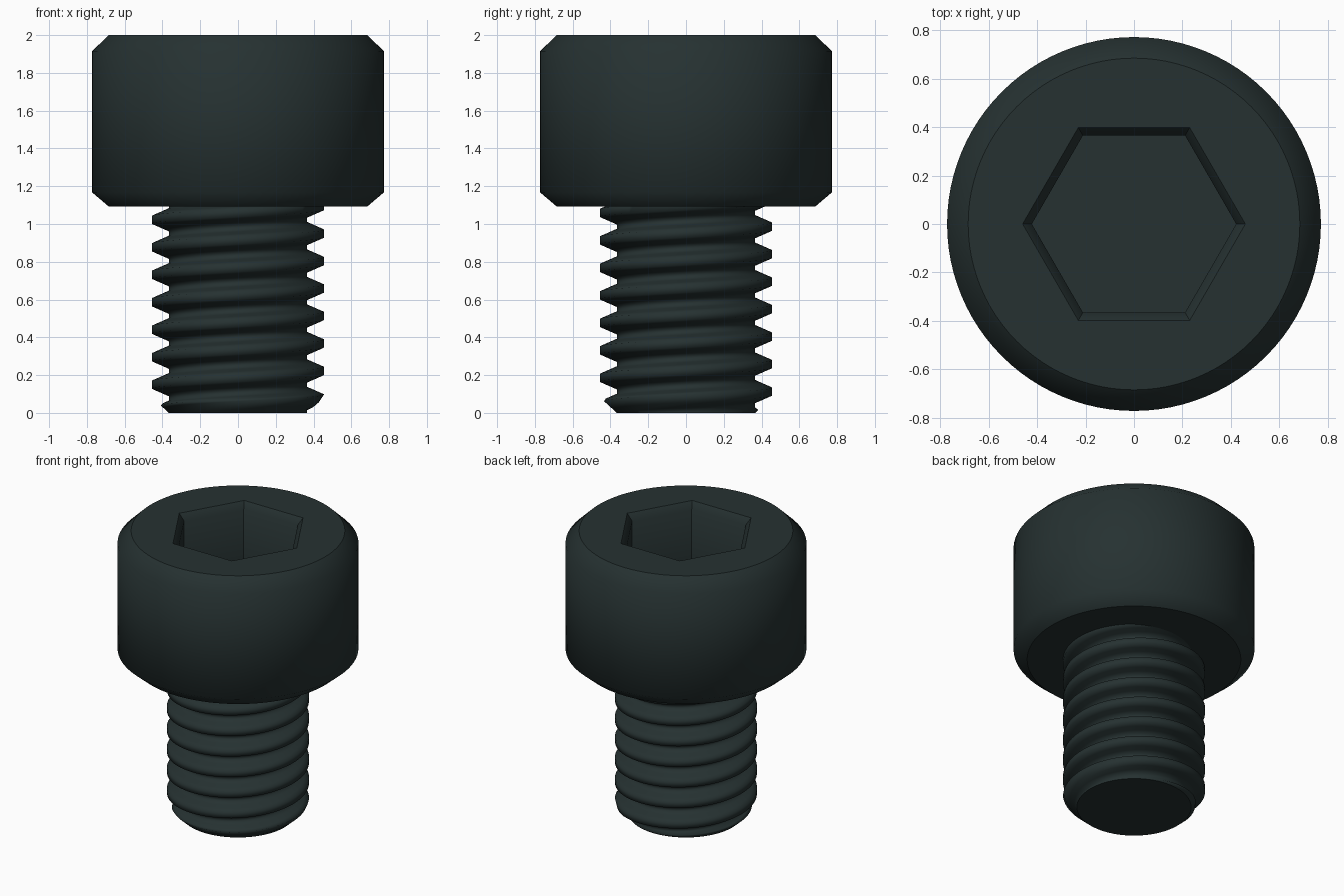
import bpy, bmesh, math

if "Cube" in bpy.data.objects:
    bpy.data.objects.remove(bpy.data.objects["Cube"])

black = bpy.data.materials.new("black oxide steel")
black.diffuse_color = (0.019, 0.031, 0.031, 1)
black.use_nodes = True
black.node_tree.nodes["Principled BSDF"].inputs["Base Color"].default_value = black.diffuse_color


def finish(bm, name):
    """Weld, orient, keep horizontal faces flat and shade the rest smooth."""
    bmesh.ops.remove_doubles(bm, verts=bm.verts, dist=1e-5)
    bmesh.ops.recalc_face_normals(bm, faces=bm.faces)
    for f in bm.faces:
        f.smooth = abs(f.normal.z) < 0.99
    for e in bm.edges:
        e.smooth = all(f.smooth for f in e.link_faces)
    mesh = bpy.data.meshes.new(name)
    bm.to_mesh(mesh)
    bm.free()
    mesh.materials.append(black)
    obj = bpy.data.objects.new(name, mesh)
    bpy.context.collection.objects.link(obj)
    return obj


def ring(bm, n, r, z):
    return [bm.verts.new((r * math.cos(2 * math.pi * i / n),
                          r * math.sin(2 * math.pi * i / n), z)) for i in range(n)]


def bridge(bm, a, b):
    n = len(a)
    for i in range(n):
        bm.faces.new((a[i], a[(i + 1) % n], b[(i + 1) % n], b[i]))


# Head: chamfered cylinder with a hexagonal socket
SIDES = 96
bm = bmesh.new()
outer = [ring(bm, SIDES, r, z) for r, z in
         ((0.685, 1.093), (0.772, 1.167), (0.772, 1.915), (0.685, 2.0))]
for a, b in zip(outer, outer[1:]):
    bridge(bm, a, b)
bm.faces.new(outer[0])

# Socket: bevelled rim, straight walls and a flat floor
socket = [ring(bm, 6, r, z) for r, z in ((0.46, 2.0), (0.422, 1.955), (0.422, 1.52))]
for a, b in zip(socket, socket[1:]):
    bridge(bm, a, b)
bm.faces.new(socket[-1])

# Top face: fans joining the round rim to the hexagon
STEP = SIDES // 6
for i in range(6):
    h0, h1 = socket[0][i], socket[0][(i + 1) % 6]
    mid = i * STEP + STEP // 2
    for k in range(i * STEP, (i + 1) * STEP):
        bm.faces.new((outer[-1][k], outer[-1][(k + 1) % SIDES], h0 if k < mid else h1))
    bm.faces.new((h0, outer[-1][mid], h1))
head = finish(bm, "socket_head")
# Crisp corners between the six socket walls
for e in head.data.edges:
    a, b = (head.data.vertices[v].co for v in e.vertices)
    if max(a.xy.length, b.xy.length) < 0.47 and (a.xy - b.xy).length < 0.1:
        e.use_edge_sharp = True

# Shank: right-handed helical thread with a chamfered tip
PITCH, START, TOP = 0.1455, 0.0765, 1.10
ROOT, CREST = 0.366, 0.455
CREST_HALF, ROOT_HALF = 0.021, 0.013
FLANK_END = PITCH / 2 - ROOT_HALF


def thread_radius(angle, z):
    d = (z - START - PITCH * angle / (2 * math.pi) + PITCH / 2) % PITCH - PITCH / 2
    t = (abs(d) - CREST_HALF) / (FLANK_END - CREST_HALF)
    r = CREST + (ROOT - CREST) * min(max(t, 0), 1)
    return min(r, ROOT + 1.1 * z)


flank = [CREST_HALF + (FLANK_END - CREST_HALF) * k / 3 for k in range(4)]
offsets = [-d for d in reversed(flank)] + flank
bm = bmesh.new()
columns = []
for i in range(SIDES + 1):
    angle = 2 * math.pi * i / SIDES
    column = []
    for turn in range(-2, 10):
        for off in offsets:
            z = START + PITCH * (turn + i / SIDES) + off
            z = min(max(z, 0), TOP)
            r = thread_radius(angle, z)
            column.append(bm.verts.new((r * math.cos(angle), r * math.sin(angle), z)))
    columns.append(column)
for a, b in zip(columns, columns[1:]):
    for j in range(len(a) - 1):
        bm.faces.new((a[j], b[j], b[j + 1], a[j + 1]))
bmesh.ops.remove_doubles(bm, verts=bm.verts, dist=1e-5)
# Close the tip and the end hidden in the head
for level in (0, TOP):
    rim = [e for e in bm.edges if e.is_boundary
           and all(abs(v.co.z - level) < 1e-4 for v in e.verts)]
    bmesh.ops.holes_fill(bm, edges=rim, sides=0)
finish(bm, "threaded_shank")
